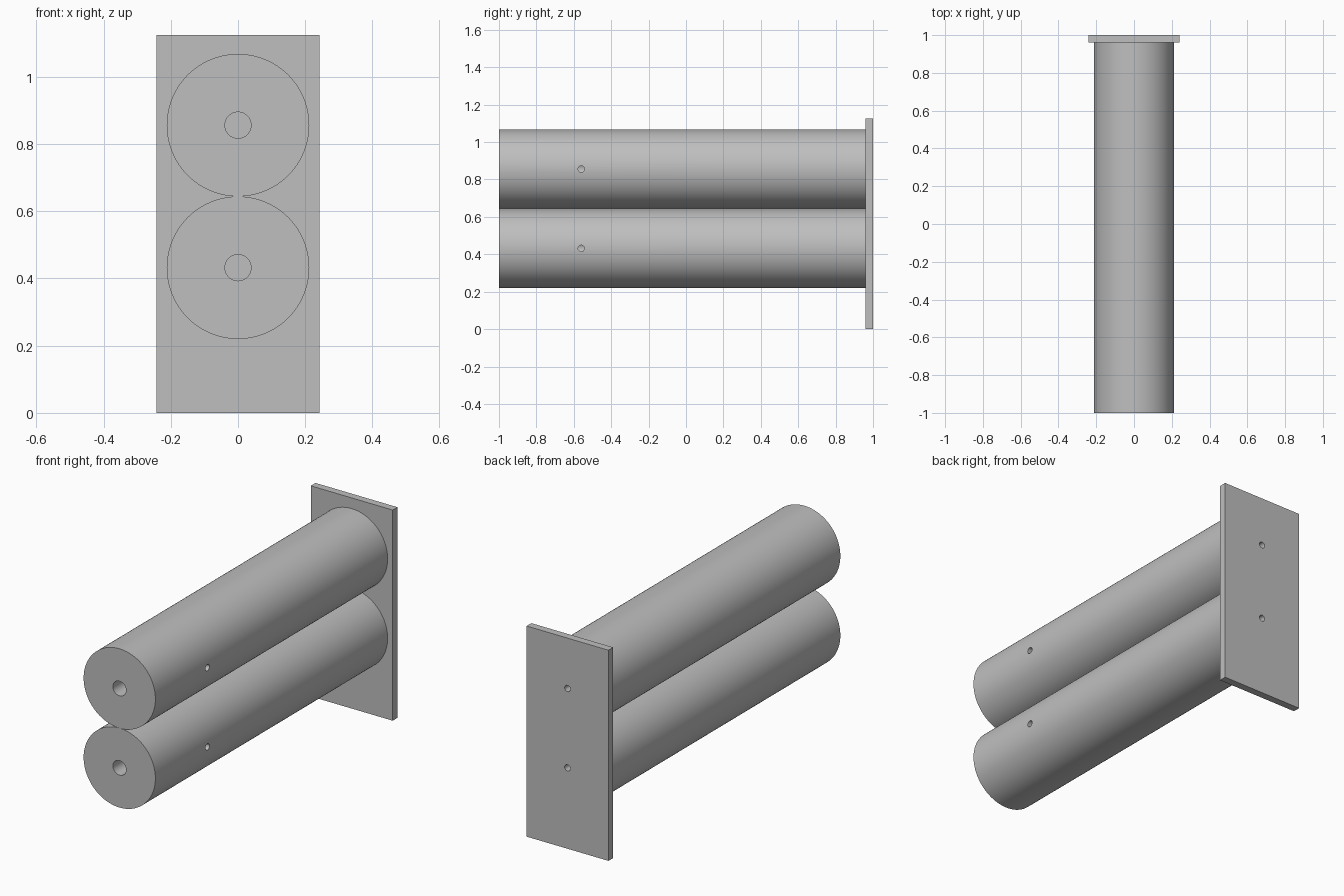
import bpy, math

if "Cube" in bpy.data.objects:
    bpy.data.objects.remove(bpy.data.objects["Cube"])

grey = bpy.data.materials.new("plain grey")
grey.diffuse_color = (0.52, 0.52, 0.52, 1)
grey.use_nodes = True
grey.node_tree.nodes["Principled BSDF"].inputs["Base Color"].default_value = grey.diffuse_color

ROD_R = 0.212
CENTRES = {"lower": 0.432, "upper": 0.856}
PLATE_FRONT = 0.96


def rod(name, start, end, radius, axis, sides):
    """Cylinder between two points along the x or y axis."""
    mid = [(a + b) / 2 for a, b in zip(start, end)]
    rot = (math.pi / 2, 0, 0) if axis == "y" else (0, math.pi / 2, 0)
    bpy.ops.mesh.primitive_cylinder_add(vertices=sides, radius=radius,
                                        depth=math.dist(start, end),
                                        location=mid, rotation=rot)
    ob = bpy.context.object
    ob.name = name
    bpy.ops.object.transform_apply(location=True, rotation=True, scale=True)
    return ob


def cut(ob, cutters):
    """Subtract the cutters, then remove them."""
    bpy.context.view_layer.objects.active = ob
    for c in cutters:
        m = ob.modifiers.new("hole", "BOOLEAN")
        m.operation = "DIFFERENCE"
        m.solver = "EXACT"
        m.object = c
        bpy.ops.object.modifier_apply(modifier=m.name)
        bpy.data.objects.remove(c)


def finish(ob):
    ob.data.materials.clear()
    ob.data.materials.append(grey)
    bpy.ops.object.select_all(action="DESELECT")
    ob.select_set(True)
    bpy.context.view_layer.objects.active = ob
    bpy.ops.object.shade_smooth_by_angle(angle=math.radians(30))


def screw_hole(z):
    return rod("screw_cutter", (0, 0.75, z), (0, 1.1, z), 0.017, "y", 24)


# Two thick rods with a front bore, a side set-screw hole and a rear screw hole
for label, z in CENTRES.items():
    tube = rod(label + "_rod", (0, -1, z), (0, PLATE_FRONT, z), ROD_R, "y", 96)
    bore = rod("bore_cutter", (0, -1.1, z), (0, -0.4, z), 0.039, "y", 40)
    side = rod("side_cutter", (0.005, -0.56, z), (0.3, -0.56, z), 0.017, "x", 24)
    cut(tube, [bore, side, screw_hole(z)])
    finish(tube)

# Rear mounting plate
bpy.ops.mesh.primitive_cube_add(size=1, location=(0, (PLATE_FRONT + 1) / 2, 0.5625))
plate = bpy.context.object
plate.name = "mounting_plate"
plate.scale = (0.484, 1 - PLATE_FRONT, 1.125)
bpy.ops.object.transform_apply(location=True, rotation=True, scale=True)
cut(plate, [screw_hole(z) for z in CENTRES.values()])
finish(plate)
